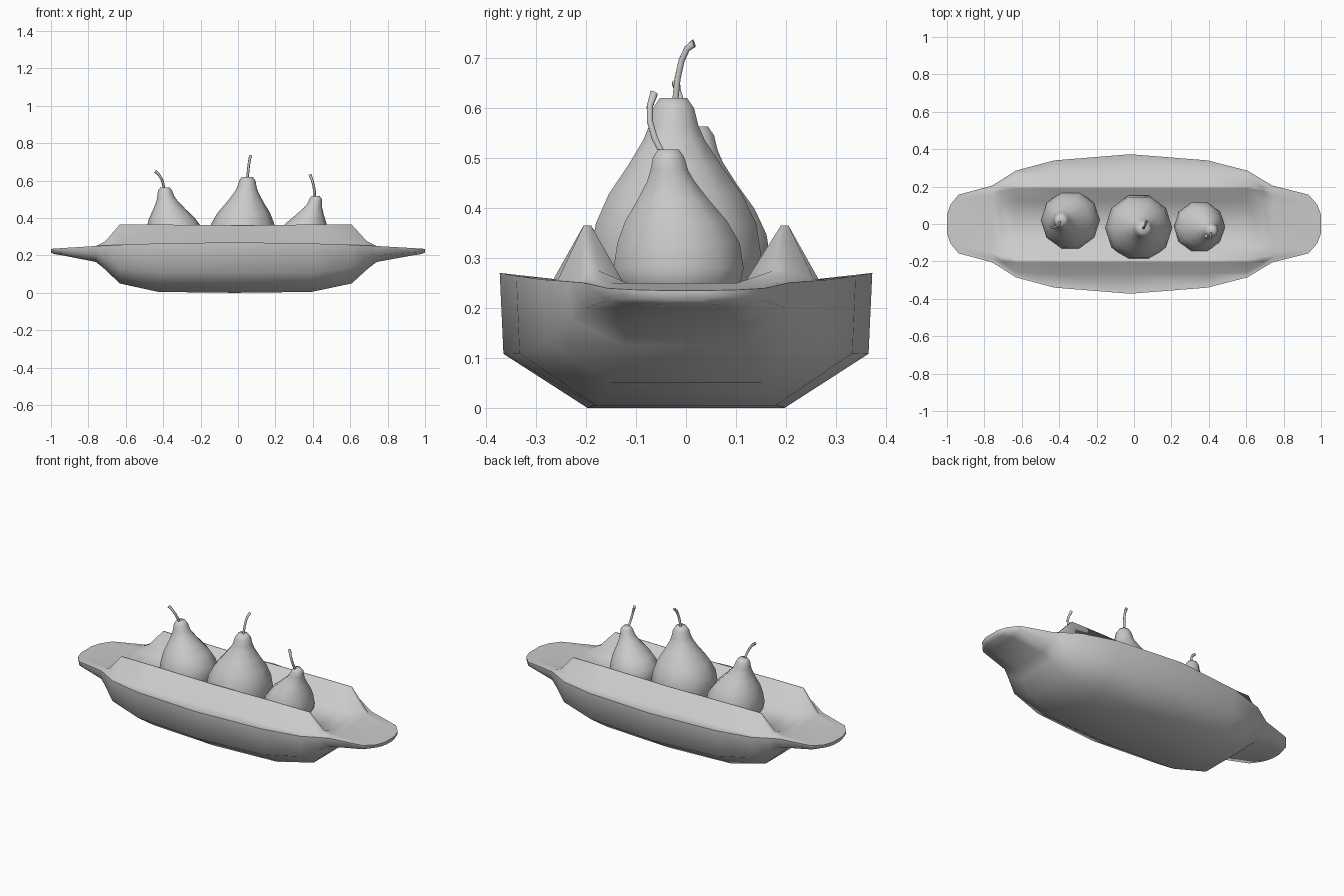
import bpy, bmesh, math
from mathutils import Vector

cube = bpy.data.objects.get("Cube")
if cube:
    bpy.data.objects.remove(cube, do_unlink=True)

grey = bpy.data.materials.new("plain_grey")
grey.use_nodes = True
color = (0.6, 0.6, 0.6, 1)
grey.diffuse_color = color
grey.node_tree.nodes["Principled BSDF"].inputs["Base Color"].default_value = color


def loft(name, rings, angle):
    """Skin a row of closed rings and cap both ends."""
    bm = bmesh.new()
    rows = [[bm.verts.new(point) for point in ring] for ring in rings]
    for row, following in zip(rows, rows[1:]):
        for i in range(len(row)):
            bm.faces.new((row[i - 1], row[i], following[i], following[i - 1]))
    bm.faces.new(rows[0])
    bm.faces.new(rows[-1])
    bmesh.ops.recalc_face_normals(bm, faces=bm.faces)
    mesh = bpy.data.meshes.new(name)
    bm.to_mesh(mesh)
    bm.free()
    mesh.materials.append(grey)
    obj = bpy.data.objects.new(name, mesh)
    bpy.context.collection.objects.link(obj)
    bpy.ops.object.select_all(action="DESELECT")
    obj.select_set(True)
    bpy.context.view_layer.objects.active = obj
    bpy.ops.object.shade_smooth_by_angle(angle=math.radians(angle))


def circle(radius, sides):
    """Points of a flat circle around the origin."""
    angles = [math.tau * i / sides for i in range(sides)]
    return [Vector((radius * math.cos(a), radius * math.sin(a), 0)) for a in angles]


def dish_ring(x, bottom, width, rise):
    """Mirrored cross-section: keel, side, flat rim, ridge and inner valley."""
    rim = 0.27 - 0.035 * x * x
    side = bottom + 0.4 * (rim - bottom)
    foot = min(0.265, width * 0.9)
    ridge_outer = min(0.205, width * 0.85)
    ridge_inner = min(0.19, width * 0.75)
    valley = min(0.125, width * 0.5)
    floor = min(rim, 0.25)
    half = [(width * 0.53, bottom), (width * 0.98, side), (width, rim),
            (foot, min(rim, 0.258)), (ridge_outer, floor + rise),
            (ridge_inner, floor + rise), (valley, floor)]
    shifted = x - 0.02 * (1 - x * x)
    left = [Vector((shifted, y, z)) for y, z in half]
    right = [Vector((shifted, -y, z)) for y, z in reversed(half)]
    return left + right


# Boat-shaped dish with two flat handles and two long raised ridges
# Each station: distance from the middle, bottom, half width, ridge rise
stations = [
    (0, 0, 0.373, 0.11),
    (0.41, 0.005, 0.34, 0.115),
    (0.62, 0.05, 0.285, 0.115),
    (0.7, 0.125, 0.235, 0.025),
    (0.75, 0.165, 0.205, 0),
    (0.935, 0.2, 0.157, 0),
    (0.98, 0.207, 0.105, 0),
    (1, 0.215, 0.05, 0),
]
mirrored = [(-x, *rest) for x, *rest in reversed(stations[1:])]
loft("dish", [dish_ring(*station) for station in mirrored + stations], 85)


# Shared pear outline: share of the height, share of the largest radius
outline = [(0, 0.9), (0.2, 1), (0.37, 0.94), (0.52, 0.78), (0.66, 0.55),
           (0.79, 0.36), (0.86, 0.29), (0.95, 0.24), (1, 0.16)]


def pear(name, base, radius, height, lean):
    """Round body whose neck leans over from the belly."""
    rings = []
    for share, fullness in outline:
        bend = min(1, max(0, 2 * share - 0.8))
        centre = Vector(base) + Vector((*lean, 0)) * bend
        centre.z += height * share
        rings.append([centre + point for point in circle(radius * fullness, 10)])
    loft(name, rings, 80)


def stem(name, start, control, tip):
    """Thin bent tube that widens a little at its tip."""
    start, control, tip = Vector(start), Vector(control), Vector(tip)
    steps = 4
    rings = []
    for i in range(steps + 1):
        t = i / steps
        lower = start.lerp(control, t)
        upper = control.lerp(tip, t)
        turn = Vector((0, 0, 1)).rotation_difference(upper - lower)
        radius = 0.009 if i == steps else 0.007
        rings.append([lower.lerp(upper, t) + turn @ point
                      for point in circle(radius, 6)])
    loft(name, rings, 65)


# Three pears leaning slightly in different directions
pear("right_pear", (-0.34, 0.02, 0.22), 0.158, 0.343, (-0.05, 0))
pear("middle_pear", (0.025, -0.02, 0.22), 0.18, 0.4, (0.025, -0.005))
pear("left_pear", (0.35, -0.015, 0.22), 0.137, 0.297, (0.065, -0.02))

# Bent stems
stem("right_stem", (-0.395, 0.015, 0.55), (-0.4, -0.015, 0.62), (-0.442, -0.02, 0.65))
stem("middle_stem", (0.05, -0.022, 0.61), (0.06, -0.015, 0.72), (0.067, 0.016, 0.73))
stem("left_stem", (0.412, -0.045, 0.505), (0.41, -0.09, 0.58), (0.385, -0.064, 0.63))
